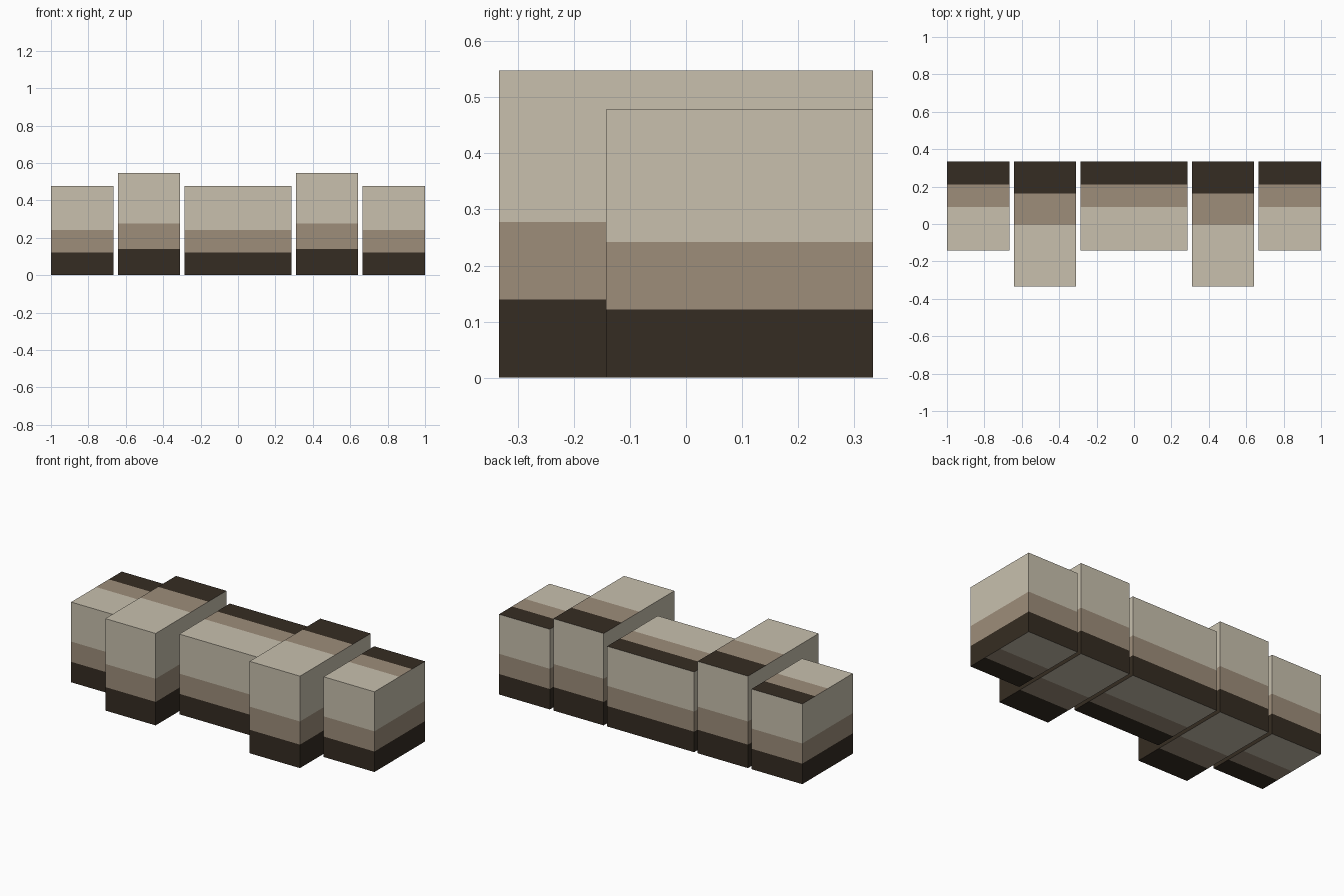
import bpy
import bmesh
from mathutils import Matrix, Vector

if "Cube" in bpy.data.objects:
    bpy.data.objects.remove(bpy.data.objects["Cube"], do_unlink=True)


def make_material(name, rgb):
    linear = [((c / 255 + 0.055) / 1.055) ** 2.4 for c in rgb] + [1.0]
    mat = bpy.data.materials.new(name)
    mat.use_nodes = True
    mat.diffuse_color = linear
    mat.node_tree.nodes["Principled BSDF"].inputs["Base Color"].default_value = linear
    return mat


MATERIALS = [
    make_material("dark brown", (53, 44, 34)),
    make_material("warm taupe", (157, 141, 122)),
    make_material("pale beige", (200, 192, 174)),
]
BACK = 0.333
LOW, HIGH = 0.255, 0.507      # upper limits of the dark and taupe bands


def split_faces(bm, test, point, normal):
    """Cut only the faces whose normal passes the test."""
    faces = [f for f in bm.faces if test(f.normal)]
    edges = {e for f in faces for e in f.edges}
    verts = {v for f in faces for v in f.verts}
    bmesh.ops.bisect_plane(bm, geom=[*verts, *edges, *faces],
                           plane_co=point, plane_no=normal)
    bm.normal_update()


def banded_block(name, x0, x1, front, height):
    depth = BACK - front
    size = Vector((x1 - x0, depth, height))
    centre = Vector(((x0 + x1) / 2, (BACK + front) / 2, height / 2))
    bm = bmesh.new()
    bmesh.ops.create_cube(bm, size=1, matrix=Matrix.Translation(centre) @ Matrix.Diagonal(size).to_4x4())
    bm.normal_update()

    # Bands run up the sides, from the back on top, from the front underneath
    for t in (LOW, HIGH):
        split_faces(bm, lambda n: abs(n.z) < 0.5, (0, 0, t * height), (0, 0, 1))
        split_faces(bm, lambda n: n.z > 0.5, (0, BACK - t * depth, 0), (0, 1, 0))
        split_faces(bm, lambda n: n.z < -0.5, (0, front + t * depth, 0), (0, 1, 0))

    for f in bm.faces:
        c = f.calc_center_median()
        if f.normal.z > 0.5:
            t = (BACK - c.y) / depth
        elif f.normal.z < -0.5:
            t = (c.y - front) / depth
        else:
            t = c.z / height
        f.material_index = int(t > LOW) + int(t > HIGH)

    mesh = bpy.data.meshes.new(name)
    bm.to_mesh(mesh)
    bm.free()
    for mat in MATERIALS:
        mesh.materials.append(mat)
    obj = bpy.data.objects.new(name, mesh)
    bpy.context.collection.objects.link(obj)


# Long middle block, then mirrored tall and end blocks
banded_block("middle_block", -0.287, 0.287, -0.143, 0.478)
for side, sign in (("left", 1), ("right", -1)):
    for part, inner, outer, front, height in (
            ("tall_block", 0.31, 0.642, -0.333, 0.548),
            ("end_block", 0.665, 1.0, -0.143, 0.478)):
        x0, x1 = sorted((sign * inner, sign * outer))
        banded_block(f"{side}_{part}", x0, x1, front, height)
